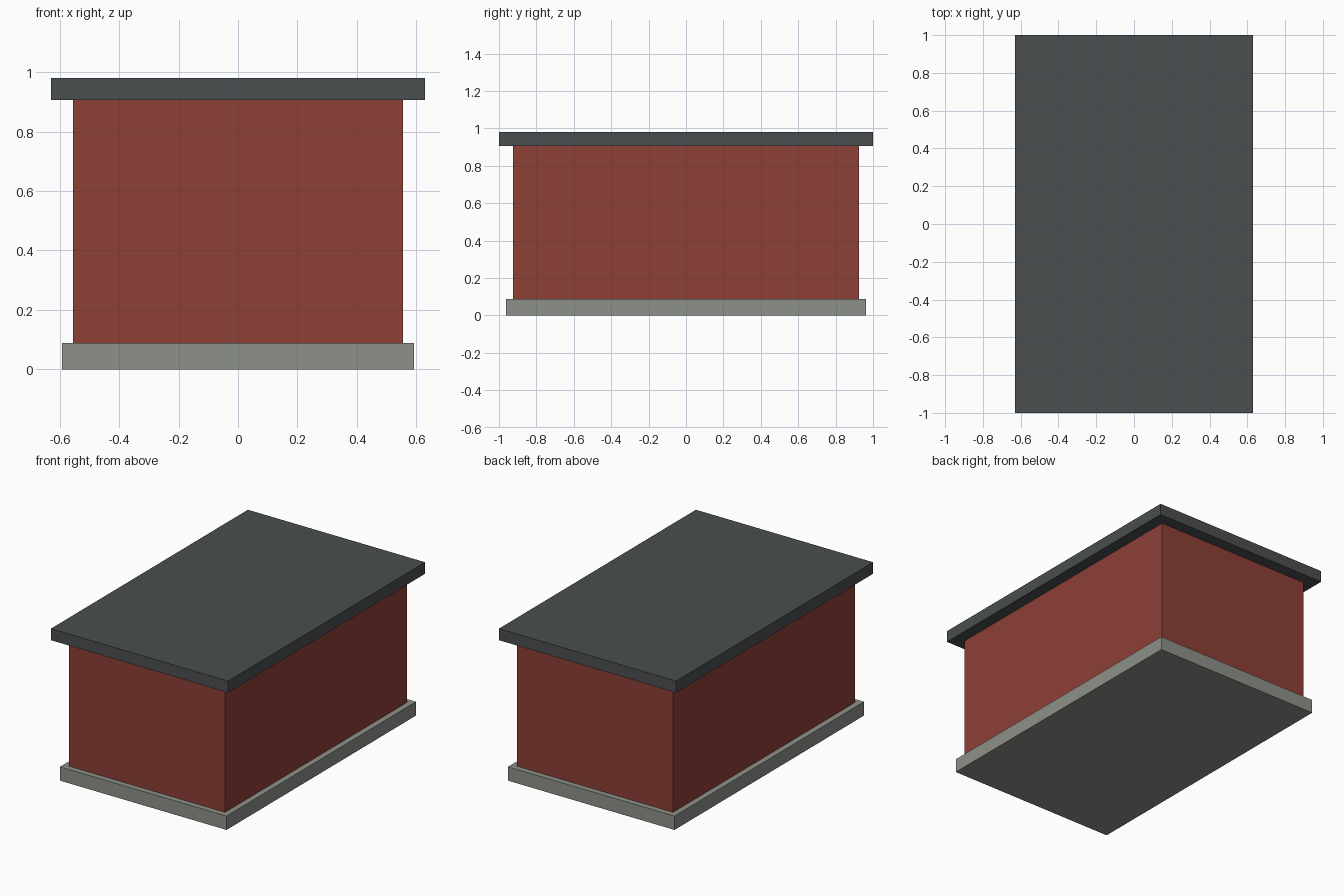
import bpy

if "Cube" in bpy.data.objects:
    bpy.data.objects.remove(bpy.data.objects["Cube"])


def material(name, rgb):
    mat = bpy.data.materials.new(name)
    mat.diffuse_color = (*rgb, 1.0)
    mat.use_nodes = True
    mat.node_tree.nodes["Principled BSDF"].inputs["Base Color"].default_value = mat.diffuse_color
    return mat


def box(name, half_x, half_y, z0, z1, mat):
    bpy.ops.mesh.primitive_cube_add(size=1, location=(0, 0, (z0 + z1) / 2))
    obj = bpy.context.object
    obj.name = name
    obj.scale = (2 * half_x, 2 * half_y, z1 - z0)
    bpy.ops.object.transform_apply(location=False, rotation=False, scale=True)
    obj.data.materials.append(mat)
    return obj


WALL_X, WALL_Y = 0.555, 0.925   # half sizes of the walls
BASE_TOP, WALL_TOP, ROOF_TOP = 0.089, 0.907, 0.981
PLINTH_STEP, EAVES = 0.037, 0.075

# Stone plinth
box("plinth", WALL_X + PLINTH_STEP, WALL_Y + PLINTH_STEP, 0, BASE_TOP,
    material("stone_grey", (0.27, 0.28, 0.25)))

# Brick walls
box("walls", WALL_X, WALL_Y, BASE_TOP, WALL_TOP,
    material("brick_red", (0.27, 0.05, 0.037)))

# Flat overhanging roof slab
box("roof_slab", WALL_X + EAVES, WALL_Y + EAVES, WALL_TOP, ROOF_TOP,
    material("roof_dark_grey", (0.07, 0.077, 0.08)))
